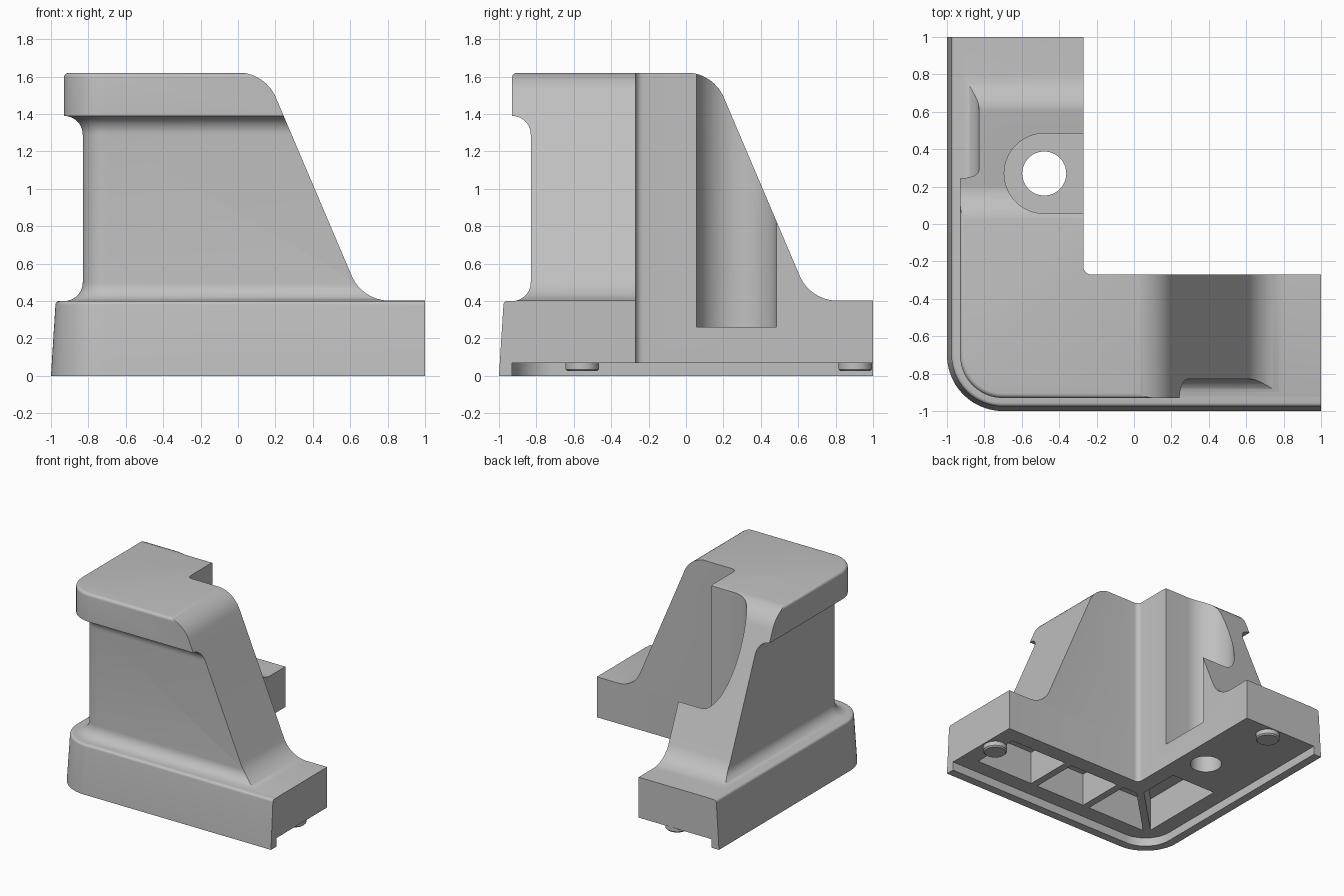
import bpy, bmesh, math

cube = bpy.data.objects.get("Cube")
if cube:
    bpy.data.objects.remove(cube, do_unlink=True)

grey = bpy.data.materials.new("plain grey")
grey.use_nodes = True
colour = (0.53, 0.53, 0.53, 1)
grey.diffuse_color = colour
grey.node_tree.nodes["Principled BSDF"].inputs["Base Color"].default_value = colour

INNER = -0.27    # inside faces of the two arms
CORNER = -0.7    # centre of the rounded outer corner


def arc(cx, cy, r, start, end, n=12):
    angles = [math.radians(start + (end - start) * i / n) for i in range(n + 1)]
    return [(cx + r * math.cos(a), cy + r * math.sin(a)) for a in angles]


def loft(name, rings):
    """Closed solid through rings of 3D points."""
    bm = bmesh.new()
    rows = [[bm.verts.new(p) for p in ring] for ring in rings]
    n = len(rows[0])
    for low, high in zip(rows, rows[1:]):
        for i in range(n):
            j = (i + 1) % n
            bm.faces.new((low[i], low[j], high[j], high[i]))
    bm.faces.new(rows[0][::-1])
    bm.faces.new(rows[-1])
    bmesh.ops.recalc_face_normals(bm, faces=bm.faces)
    mesh = bpy.data.meshes.new(name)
    bm.to_mesh(mesh)
    bm.free()
    mesh.materials.append(grey)
    obj = bpy.data.objects.new(name, mesh)
    bpy.context.collection.objects.link(obj)
    return obj


def prism(name, outline, z0, z1):
    return loft(name, [[(x, y, z) for x, y in outline] for z in (z0, z1)])


def combine(target, tool, operation="DIFFERENCE"):
    mod = target.modifiers.new("cut", "BOOLEAN")
    mod.operation, mod.object, mod.solver = operation, tool, "EXACT"
    bpy.context.view_layer.objects.active = target
    bpy.ops.object.modifier_apply(modifier=mod.name)
    bpy.data.objects.remove(tool, do_unlink=True)


def l_section(inset, z):
    """L outline whose outer walls are moved inwards by inset."""
    wall, r = -1 + inset, 0.04
    outline = [(1, wall), (1, INNER)]
    outline += arc(INNER + r, INNER + r, r, 270, 180, 6)
    outline += [(INNER, 1), (wall, 1)]
    outline += arc(CORNER, CORNER, 0.3 - inset, 180, 270, 20)
    return [(x, y, z) for x, y in outline]


# Corner body: drafted base, coved waist and overhanging cap
wall_profile = [(0, 0), (0.024, 0.38)] + arc(0.044, 0.38, 0.02, 180, 90, 4)[1:]
wall_profile += arc(0.07, 0.5, 0.1, 270, 360, 10)
wall_profile += arc(0.07, 1.29, 0.1, 0, 90, 10)
wall_profile += arc(0.095, 1.595, 0.025, 180, 90, 5)
body = loft("corner_body", [l_section(o, z) for o, z in wall_profile])

# Sloping ends of both arms, rounded at the top and coved at the foot
slope = [(-2, -0.3), (2, -0.3), (2, 0.402)]
slope += arc(0.81, 0.622, 0.22, 270, 203, 14)
slope += arc(0, 1.402, 0.22, 23, 90, 14)
slope += [(-2, 1.622)]
combine(body, loft("slope_x", [[(u, y, z) for u, z in slope] for y in (-2, 2)]), "INTERSECT")
combine(body, loft("slope_y", [[(x, u, z) for u, z in slope] for x in (-2, 2)]), "INTERSECT")

# Recessed underside leaving a skirt along the outer walls
recess = [(1.2, -0.93), (1.2, 1.2), (-0.93, 1.2)] + arc(CORNER, CORNER, 0.23, 180, 270, 20)
combine(body, prism("recess", recess, -0.2, 0.07))

# Screw pocket and screw hole
sx, sy = -0.48, 0.27
pocket = [(-0.1, sy - 0.214), (-0.1, sy + 0.214)] + arc(sx, sy, 0.214, 90, 270, 28)
combine(body, prism("screw_pocket", pocket, 0.26, 2))
combine(body, prism("screw_hole", arc(sx, sy, 0.118, 0, 348.75, 31), -0.1, 0.5))

# Hollows below, split by cross ribs and a diagonal corner rib
LOW, HIGH = -0.8, -0.4
corner = [(-0.23, LOW), (-0.23, HIGH), (HIGH + 0.04, HIGH), (LOW + 0.04, LOW)]
mirrored = [(y, -0.02 if x == -0.23 else x) for x, y in corner]
hollows = [corner, mirrored]
for x0, x1 in ((0.34, 0.86), (-0.17, 0.28)):
    hollows.append([(x0, LOW), (x1, LOW), (x1, HIGH), (x0, HIGH)])
for outline in hollows:
    combine(body, prism("hollow", outline, -0.1, 0.34))

# Locating pins
parts = [body]
for name, x, y, top in (("pin_side", 0.9, -0.555, 0.36), ("pin_back", -0.555, 0.905, 0.1)):
    def ring(r, z):
        return [(px, py, z) for px, py in arc(x, y, r, 0, 348.75, 31)]
    parts.append(loft(name, [ring(0.08, 0.025), ring(0.09, 0.035), ring(0.09, top)]))

bpy.ops.object.select_all(action="DESELECT")
for part in parts:
    part.select_set(True)
bpy.context.view_layer.objects.active = body
bpy.ops.object.shade_smooth_by_angle(angle=math.radians(32))
